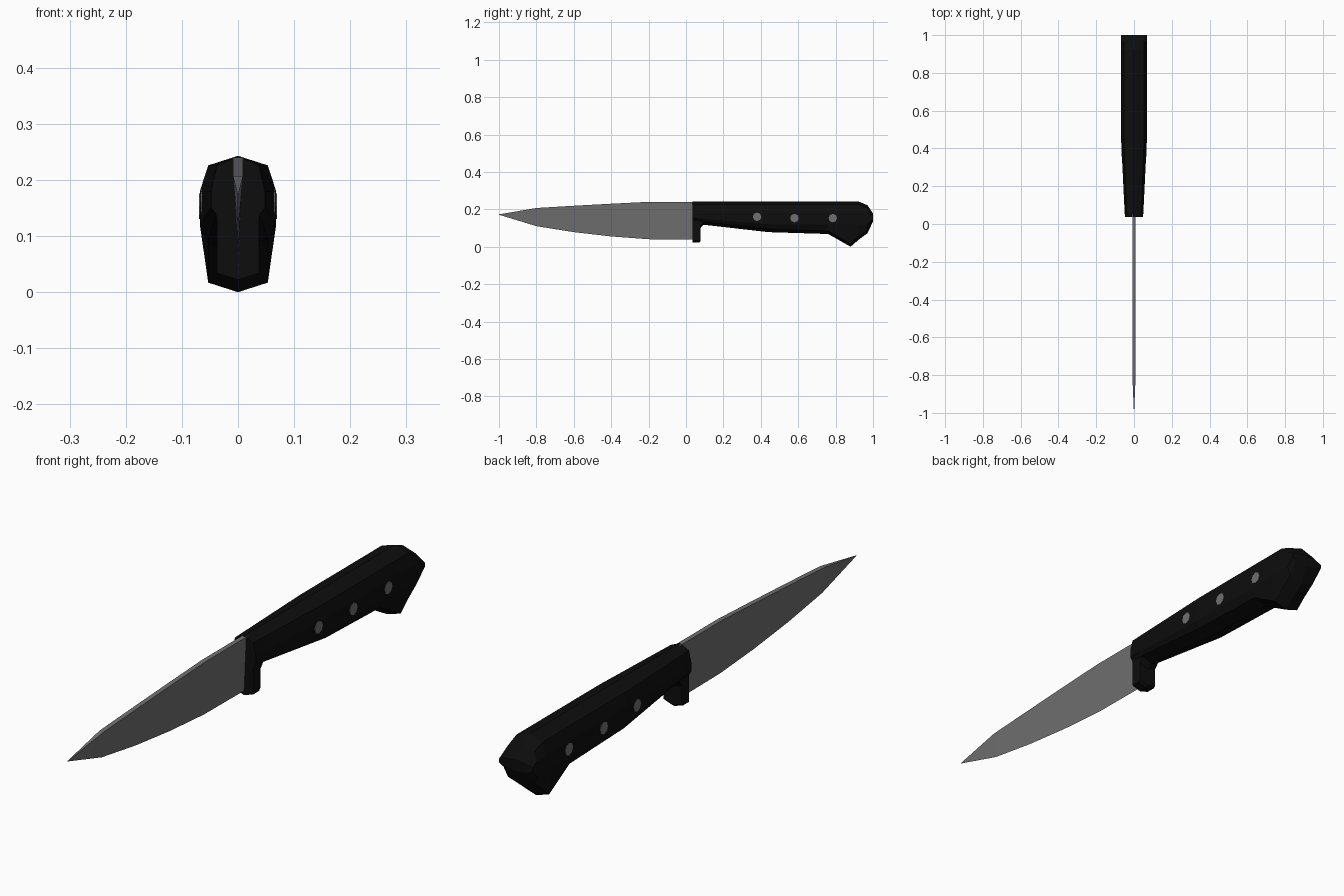
import bpy, bmesh
from math import pi
from mathutils import Matrix

cube = bpy.data.objects.get("Cube")
if cube:
    bpy.data.objects.remove(cube)


def material(name, grey, rough):
    m = bpy.data.materials.new(name)
    m.use_nodes = True
    col = (grey, grey, grey, 1)
    m.diffuse_color = col
    node = m.node_tree.nodes["Principled BSDF"]
    node.inputs["Base Color"].default_value = col
    node.inputs["Roughness"].default_value = rough
    return m


black = material("black handle", 0.004, 0.6)
steel = material("grey steel", 0.16, 0.5)


def finish(bm, name, mat):
    bmesh.ops.remove_doubles(bm, verts=bm.verts, dist=1e-5)
    bmesh.ops.recalc_face_normals(bm, faces=bm.faces)
    mesh = bpy.data.meshes.new(name)
    bm.to_mesh(mesh)
    bm.free()
    mesh.materials.append(mat)
    ob = bpy.data.objects.new(name, mesh)
    bpy.context.collection.objects.link(ob)
    return ob


def loft(name, sections, mat):
    """Skin a list of (y, [(x, z), ...]) rings and cap both ends."""
    bm = bmesh.new()
    rings = [[bm.verts.new((x, y, z)) for x, z in pts] for y, pts in sections]
    n = len(rings[0])
    for a, b in zip(rings, rings[1:]):
        for i in range(n):
            j = (i + 1) % n
            bm.faces.new((a[i], a[j], b[j], b[i]))
    bm.faces.new(rings[0])
    bm.faces.new(rings[-1])
    return finish(bm, name, mat)


def mirrored(half):
    """Close a right-hand half outline whose ends lie on x = 0."""
    return half + [(-x, z) for x, z in half[-2:0:-1]]


# Handle: chamfered section following the side outline
def grip(top, bottom, w):
    c = min(0.017, 0.18 * (top - bottom))
    up = min(0.18, top - 1.8 * c)
    low = min(max(0.12, bottom + 1.8 * c), up - 0.005)
    return mirrored([(0, top), (0.78 * w, top - c), (w, up), (w, low),
                     (0.78 * w, bottom + c), (0, bottom)])


handle = [  # y, top, bottom, half width
    (0.036, 0.243, 0.12, 0.048),
    (0.09, 0.243, 0.118, 0.051),
    (0.44, 0.243, 0.078, 0.068),
    (0.76, 0.243, 0.068, 0.068),
    (0.88, 0.243, 0.0, 0.068),
    (0.92, 0.243, 0.035, 0.068),
    (0.97, 0.222, 0.072, 0.068),
    (1.0, 0.178, 0.135, 0.068),
]
loft("handle", [(y, grip(t, b, w)) for y, t, b, w in handle], black)

# Finger guard hanging below the front of the handle
guard = [(0.036, 0.022), (0.07, 0.022), (0.078, 0.03), (0.078, 0.1), (0.095, 0.12)]
loft("finger_guard",
     [(y, mirrored([(0, 0.18), (0.046, 0.16), (0.037, 0.13 if b < 0.1 else 0.14),
                    (0.037, b + 0.012), (0, b)])) for y, b in guard], black)

# Blade: wedge from a flat spine to the cutting edge, ending in a point
blade = [  # y, spine height, edge height, half thickness
    (0.05, 0.24, 0.038, 0.009),
    (-0.2, 0.24, 0.04, 0.009),
    (-0.4, 0.23, 0.055, 0.009),
    (-0.6, 0.219, 0.078, 0.009),
    (-0.8, 0.207, 0.11, 0.009),
    (-1.0, 0.173, 0.171, 0.0005),
]
loft("blade", [(y, [(-w, t), (w, t), (0, b)]) for y, t, b, w in blade], steel)

# Rivets passing through the handle
for i, (y, z, w) in enumerate([(0.38, 0.16, 0.067), (0.58, 0.153, 0.0695),
                               (0.785, 0.153, 0.0695)]):
    bm = bmesh.new()
    bmesh.ops.create_cone(bm, cap_ends=True, segments=8, radius1=0.023,
                          radius2=0.023, depth=2 * w,
                          matrix=Matrix.Translation((0, y, z))
                          @ Matrix.Rotation(pi / 2, 4, 'Y'))
    finish(bm, f"rivet_{i + 1}", steel)
